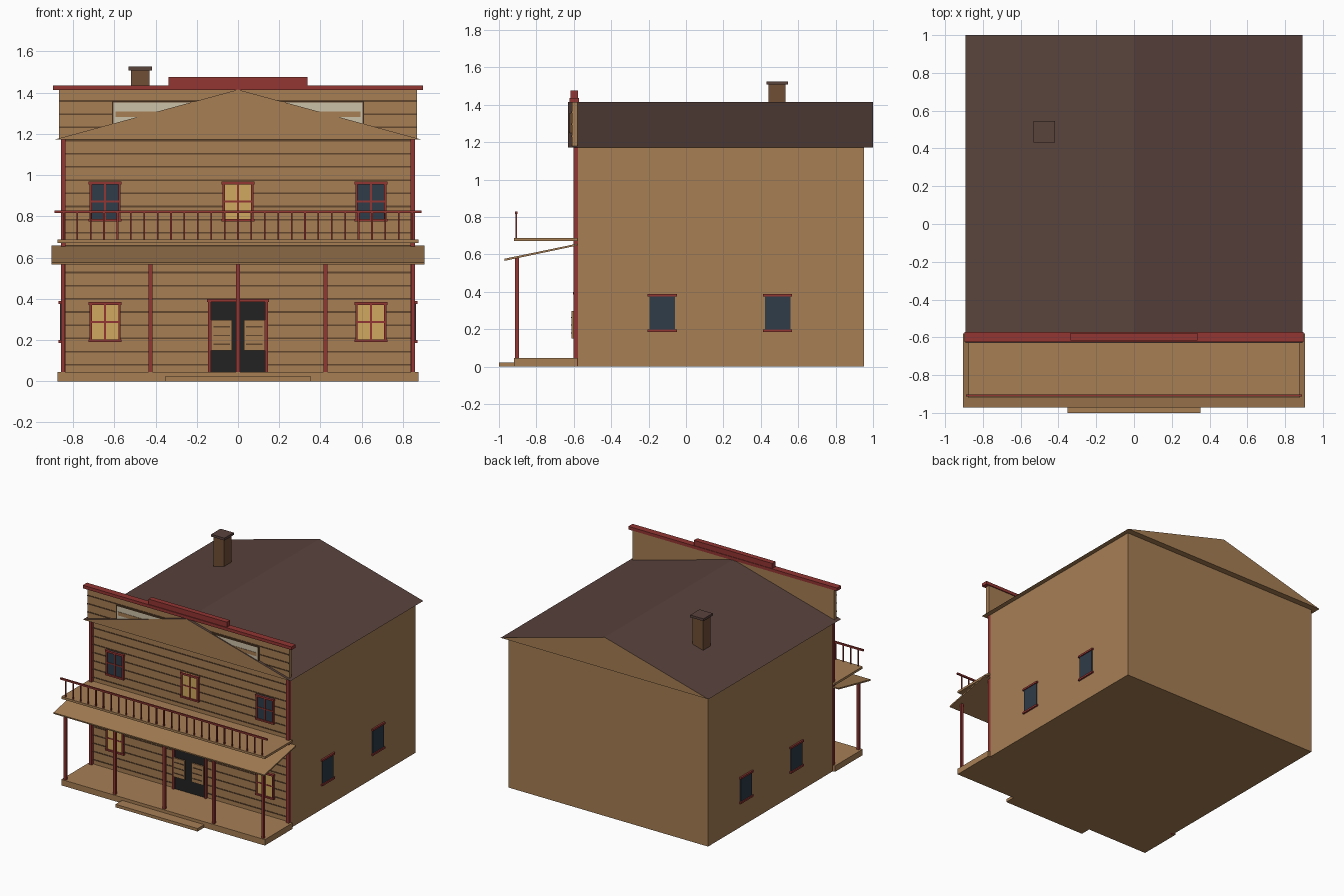
import bpy, bmesh

if "Cube" in bpy.data.objects:
    bpy.data.objects.remove(bpy.data.objects["Cube"])


def material(name, rgb):
    """Flat material from 8-bit sRGB values."""
    lin = [((c / 255 + 0.055) / 1.055) ** 2.4 for c in rgb]
    m = bpy.data.materials.new(name)
    m.diffuse_color = (*lin, 1)
    m.use_nodes = True
    m.node_tree.nodes["Principled BSDF"].inputs["Base Color"].default_value = m.diffuse_color
    return m


WOOD = material("tan_wood", (166, 126, 84))
SEAM = material("dark_seam", (98, 71, 47))
ROOF = material("brown_roofing", (88, 66, 60))
RED = material("red_trim", (146, 54, 50))
BRICK = material("chimney_brown", (112, 78, 54))
CREAM = material("cream_paint", (204, 193, 168))
LIT = material("lit_glass", (208, 168, 95))
GLASS = material("dark_glass", (46, 60, 72))
BLACK = material("doorway_black", (35, 34, 35))


def mesh_object(name, bm, *mats):
    bmesh.ops.recalc_face_normals(bm, faces=bm.faces)
    me = bpy.data.meshes.new(name)
    bm.to_mesh(me)
    bm.free()
    for m in mats:
        me.materials.append(m)
    ob = bpy.data.objects.new(name, me)
    bpy.context.collection.objects.link(ob)
    return ob


def boxes(name, mat, *specs):
    """One object made of boxes, each given as (x0, x1, y0, y1, z0, z1)."""
    bm = bmesh.new()
    for x0, x1, y0, y1, z0, z1 in specs:
        vs = bmesh.ops.create_cube(bm, size=1)["verts"]
        for v in vs:
            v.co = ((x0 + x1) / 2 + v.co.x * (x1 - x0),
                    (y0 + y1) / 2 + v.co.y * (y1 - y0),
                    (z0 + z1) / 2 + v.co.z * (z1 - z0))
    return mesh_object(name, bm, mat)


def prism(name, profile, axis, a, b, *mats):
    """Extrude a closed profile along x (profile y,z) or y (profile x,z)."""
    bm = bmesh.new()
    put = (lambda p, t: (t, p[0], p[1])) if axis == "x" else (lambda p, t: (p[0], t, p[1]))
    face = bm.faces.new([bm.verts.new(put(p, a)) for p in profile])
    new = bmesh.ops.extrude_face_region(bm, geom=[face])["geom"]
    shift = put((0, 0), b - a)
    bmesh.ops.translate(bm, vec=shift, verts=[g for g in new if isinstance(g, bmesh.types.BMVert)])
    return mesh_object(name, bm, *mats)


FRONT = -0.58

# Main body and gabled roof: slopes are roofing, gable ends and soffit are wood
boxes("house_body", WOOD, (-0.857, 0.857, FRONT, 0.953, 0, 1.172))
roof = prism("gable_roof", [(-0.893, 1.172), (0.893, 1.172), (0, 1.415)], "y", -0.63, 1.0, WOOD, ROOF)
for p in roof.data.polygons:
    p.material_index = 1 if p.normal.z > 0.1 else 0

# False front with red caps
boxes("false_front", WOOD, (-0.868, 0.868, -0.61, FRONT, 1.172, 1.412))
boxes("false_front_cap", RED, (-0.897, 0.897, -0.624, -0.573, 1.412, 1.436),
      (-0.337, 0.337, -0.618, -0.577, 1.436, 1.476))

# Horizontal siding seams, following the false front above the eaves
seams = []
for i in range(21):
    z = 0.08 + i * 0.064
    y, w = (-0.61, 0.866) if z > 1.172 else (FRONT, 0.855)
    seams.append((-w, w, y - 0.004, y + 0.004, z - 0.004, z + 0.004))
boxes("siding_seams", SEAM, *seams)

# Sign board with a plain band
boxes("sign_board", CREAM, (-0.605, 0.605, -0.621, -0.61, 1.235, 1.352))
boxes("sign_band", WOOD, (-0.595, 0.595, -0.624, -0.62, 1.282, 1.31))
boxes("sign_edge", SEAM, *[(s * 0.608 - 0.004, s * 0.608 + 0.004, -0.623, -0.61, 1.235, 1.356) for s in (-1, 1)],
      (-0.612, 0.612, -0.623, -0.61, 1.352, 1.357))

# Corner trim
boxes("corner_trim", RED, *[(s * 0.847 - 0.011, s * 0.847 + 0.011, -0.602, -0.577, 0, 1.172) for s in (-1, 1)])


# Front windows with frame and cross bars
def front_window(name, cx, z0, glass):
    z1, zm = z0 + 0.195, z0 + 0.0975
    boxes(name + "_glass", glass, (cx - 0.07, cx + 0.07, -0.59, FRONT, z0, z1))
    boxes(name + "_frame", RED,
          (cx - 0.08, cx + 0.08, -0.6, FRONT, z1 - 0.015, z1),
          (cx - 0.08, cx + 0.08, -0.6, FRONT, z0, z0 + 0.012),
          (cx - 0.076, cx - 0.064, -0.598, FRONT, z0, z1),
          (cx + 0.064, cx + 0.076, -0.598, FRONT, z0, z1),
          (cx - 0.004, cx + 0.004, -0.594, FRONT, z0, z1),
          (cx - 0.07, cx + 0.07, -0.594, FRONT, zm - 0.004, zm + 0.004))


for side, s in (("left", -1), ("right", 1)):
    front_window(f"lower_{side}_window", s * 0.645, 0.19, LIT)
    front_window(f"upper_{side}_window", s * 0.645, 0.775, GLASS)
front_window("upper_middle_window", 0, 0.775, LIT)

# Side windows with header and sill
for side, s in (("left", -1), ("right", 1)):
    xi = s * 0.857
    for n, cy in enumerate((-0.127, 0.49)):
        a, b = sorted((xi, xi + s * 0.006))
        boxes(f"{side}_side_glass_{n}", GLASS, (a, b, cy - 0.068, cy + 0.068, 0.195, 0.38))
        c, d = sorted((xi, xi + s * 0.013))
        boxes(f"{side}_side_trim_{n}", RED,
              (c, d, cy - 0.078, cy + 0.078, 0.376, 0.39),
              (c, d, cy - 0.078, cy + 0.078, 0.186, 0.2))

# Doorway, frame and swing doors with slats
boxes("doorway", BLACK, (-0.135, 0.135, -0.589, FRONT, 0.045, 0.388))
boxes("door_frame", RED, (-0.15, 0.15, -0.603, FRONT, 0.385, 0.4),
      *[(s * 0.138 - 0.007, s * 0.138 + 0.007, -0.601, FRONT, 0.045, 0.388) for s in (-1, 1)])
boxes("swing_doors", WOOD, *[(s * 0.08 - 0.05, s * 0.08 + 0.05, -0.612, -0.6, 0.15, 0.297) for s in (-1, 1)])
boxes("swing_door_slats", SEAM, *[(s * 0.08 - 0.04, s * 0.08 + 0.04, -0.616, -0.611, z - 0.003, z + 0.003)
                                  for s in (-1, 1) for z in (0.18, 0.222, 0.264)])

# Porch deck, step, posts and sloping roof
boxes("porch_deck", WOOD, (-0.875, 0.875, -0.92, FRONT, 0, 0.046))
boxes("porch_step", WOOD, (-0.353, 0.353, -1.0, -0.92, 0, 0.023))
boxes("porch_posts", RED, *[(x - 0.01, x + 0.01, -0.913, -0.894, 0.046, 0.585)
                            for x in (-0.85, -0.425, 0, 0.425, 0.85)])
prism("porch_roof", [(-0.97, 0.566), (FRONT, 0.648), (FRONT, 0.658), (-0.972, 0.577)], "x", -0.906, 0.906, WOOD)

# Balcony deck and railing
boxes("balcony_deck", WOOD, (-0.875, 0.875, -0.92, FRONT, 0.672, 0.689))
boxes("balcony_rail", RED, (-0.89, 0.89, -0.914, -0.902, 0.816, 0.829))
boxes("balusters", RED, *[(x - 0.004, x + 0.004, -0.912, -0.904, 0.689, 0.818)
                          for x in [-0.845 + i * 0.065 for i in range(27)]])

# Chimney
boxes("chimney", BRICK, (-0.52, -0.43, 0.442, 0.533, 1.2, 1.51))
boxes("chimney_cap", ROOF, (-0.532, -0.418, 0.431, 0.545, 1.508, 1.526))
